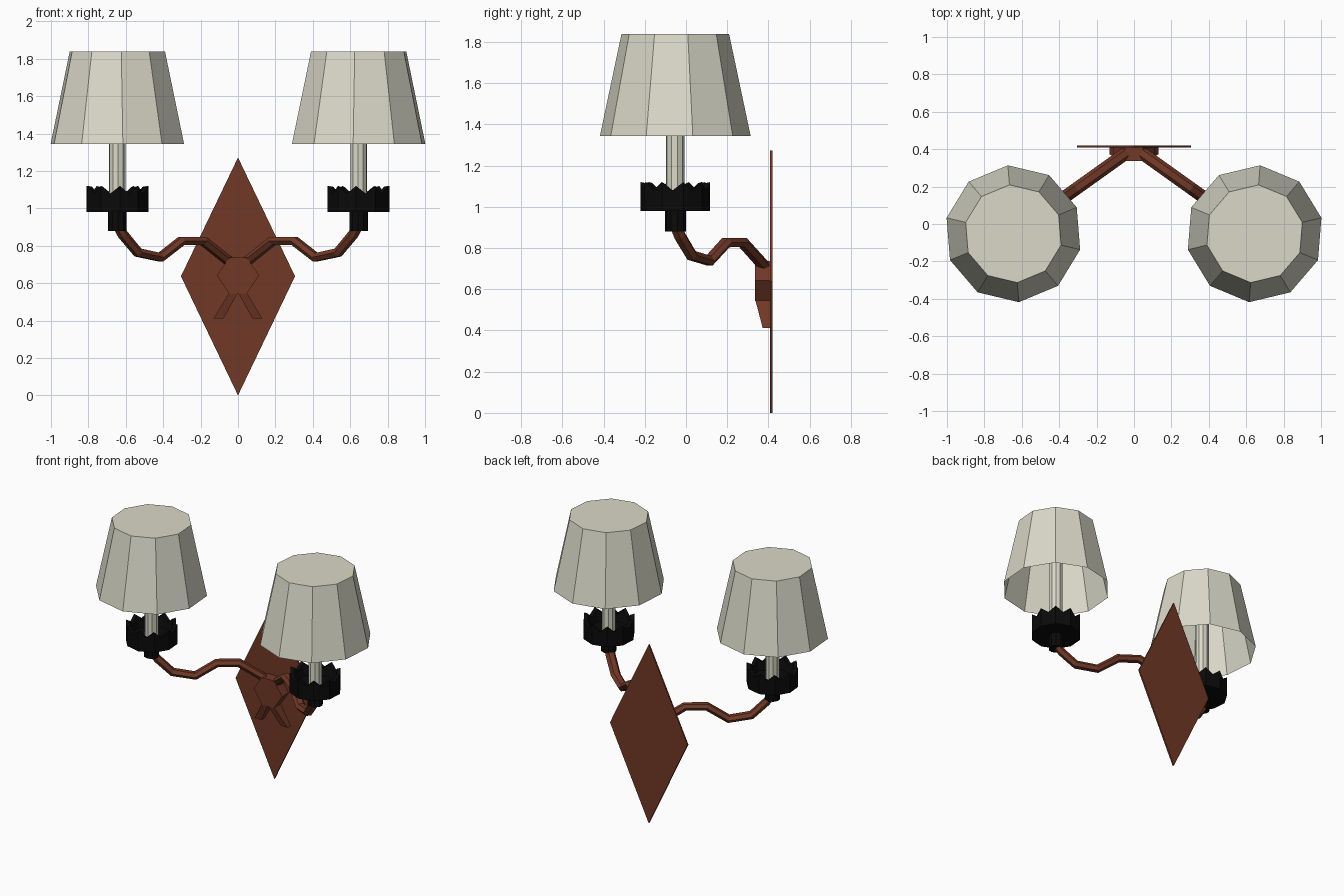
import bpy, bmesh, math
from mathutils import Vector

if "Cube" in bpy.data.objects:
    bpy.data.objects.remove(bpy.data.objects["Cube"])


def material(name, rgb):
    m = bpy.data.materials.new(name)
    m.diffuse_color = (*rgb, 1)
    m.use_nodes = True
    m.node_tree.nodes["Principled BSDF"].inputs["Base Color"].default_value = m.diffuse_color
    return m


RUST = material("rust_brown", (0.165, 0.040, 0.019))
BLACK = material("black_iron", (0.003, 0.003, 0.003))
CREAM = material("cream", (0.70, 0.69, 0.58))

CX, CY = 0.645, -0.052      # lamp axis (mirrored in x)
TURN = math.radians(-13.4)  # rotation of the ten-sided parts on the left lamp


def finish(name, bm, mat):
    bmesh.ops.recalc_face_normals(bm, faces=bm.faces)
    me = bpy.data.meshes.new(name)
    bm.to_mesh(me)
    bm.free()
    me.materials.append(mat)
    ob = bpy.data.objects.new(name, me)
    bpy.context.collection.objects.link(ob)
    return ob


def loft(name, rings, mat, cap_start=True, cap_end=True):
    """Skin a list of equally sized point rings."""
    bm = bmesh.new()
    vs = [[bm.verts.new(p) for p in r] for r in rings]
    n = len(vs[0])
    for a, b in zip(vs, vs[1:]):
        for i in range(n):
            j = (i + 1) % n
            bm.faces.new((a[i], a[j], b[j], b[i]))
    if cap_start:
        bm.faces.new(vs[0][::-1])
    if cap_end:
        bm.faces.new(vs[-1])
    return finish(name, bm, mat)


def ring(side, r, z, n=10):
    """Horizontal polygon around the lamp axis; side is -1 left, 1 right."""
    pts = []
    for i in range(n):
        a = TURN + math.tau * i / n
        pts.append((side * (CX - r * math.cos(a)), CY + r * math.sin(a), z))
    return pts


def rim(side, r, z, dip):
    """Ten-sided outline with a notch in the middle of every side."""
    base = ring(side, r, z)
    pts = []
    for i, p in enumerate(base):
        q = base[(i + 1) % 10]
        pts += [p, ((p[0] + q[0]) / 2, (p[1] + q[1]) / 2, z - dip)]
    return pts


def prism(name, front, back, mat):
    """Skin two outlines of (x, y, z) points."""
    return loft(name, [front, back], mat)


# wall plate
diamond = [(0, 0), (0.305, 0.637), (0, 1.272), (-0.305, 0.637)]
prism("wall_plate", [(x, 0.408, z) for x, z in diamond],
      [(x, 0.42, z) for x, z in diamond], RUST)

# six-sided boss where the arms meet
boss = [(0.047, 0.737), (0.113, 0.642), (0.047, 0.543),
        (-0.047, 0.543), (-0.113, 0.642), (-0.047, 0.737)]
prism("centre_boss", [(x, 0.336, z) for x, z in boss],
      [(x, 0.41, z) for x, z in boss], RUST)

# arm centre line: x, z (y follows the straight plan line)
PATH = [(0.637, 0.90), (0.615, 0.86), (0.535, 0.764), (0.415, 0.738),
        (0.302, 0.826), (0.185, 0.826), (0.045, 0.715)]

for side, label in ((-1, "left"), (1, "right")):
    # splayed foot below the boss
    prism(label + "_foot",
          [(side * 0.0, 0.336, 0.55), (side * 0.047, 0.336, 0.55),
           (side * 0.130, 0.372, 0.412), (side * 0.077, 0.372, 0.412)],
          [(side * 0.0, 0.41, 0.55), (side * 0.047, 0.41, 0.55),
           (side * 0.130, 0.41, 0.412), (side * 0.077, 0.41, 0.412)], RUST)

    # bent arm, six-sided section
    pts = [Vector((side * x, CY + (CX - x) * 0.715, z)) for x, z in PATH]
    lateral = Vector((side * 0.715, 1, 0)).normalized()
    rings = []
    for i, p in enumerate(pts):
        t = (pts[min(i + 1, len(pts) - 1)] - pts[max(i - 1, 0)]).normalized()
        up = lateral.cross(t).normalized()
        rings.append([p + lateral * 0.034 * math.cos(k * math.tau / 6)
                      + up * 0.027 * math.sin(k * math.tau / 6)
                      for k in range(6)])
    loft(label + "_arm", rings, RUST)

    # cup stem and notched cup
    loft(label + "_cup_stem", [ring(side, 0.051, 0.88), ring(side, 0.051, 0.985)], BLACK)
    loft(label + "_cup", [rim(side, 0.17, 0.98, 0), rim(side, 0.17, 1.12, 0.04),
                          rim(side, 0.145, 1.115, 0.04), rim(side, 0.13, 1.03, 0)], BLACK)

    # candle tube
    loft(label + "_candle_tube", [ring(side, 0.046, 1.0), ring(side, 0.046, 1.6)], CREAM)

    # lamp shade, closed on top and open below
    loft(label + "_shade", [ring(side, 0.367, 1.343), ring(side, 0.262, 1.838)],
         CREAM, cap_start=False)
